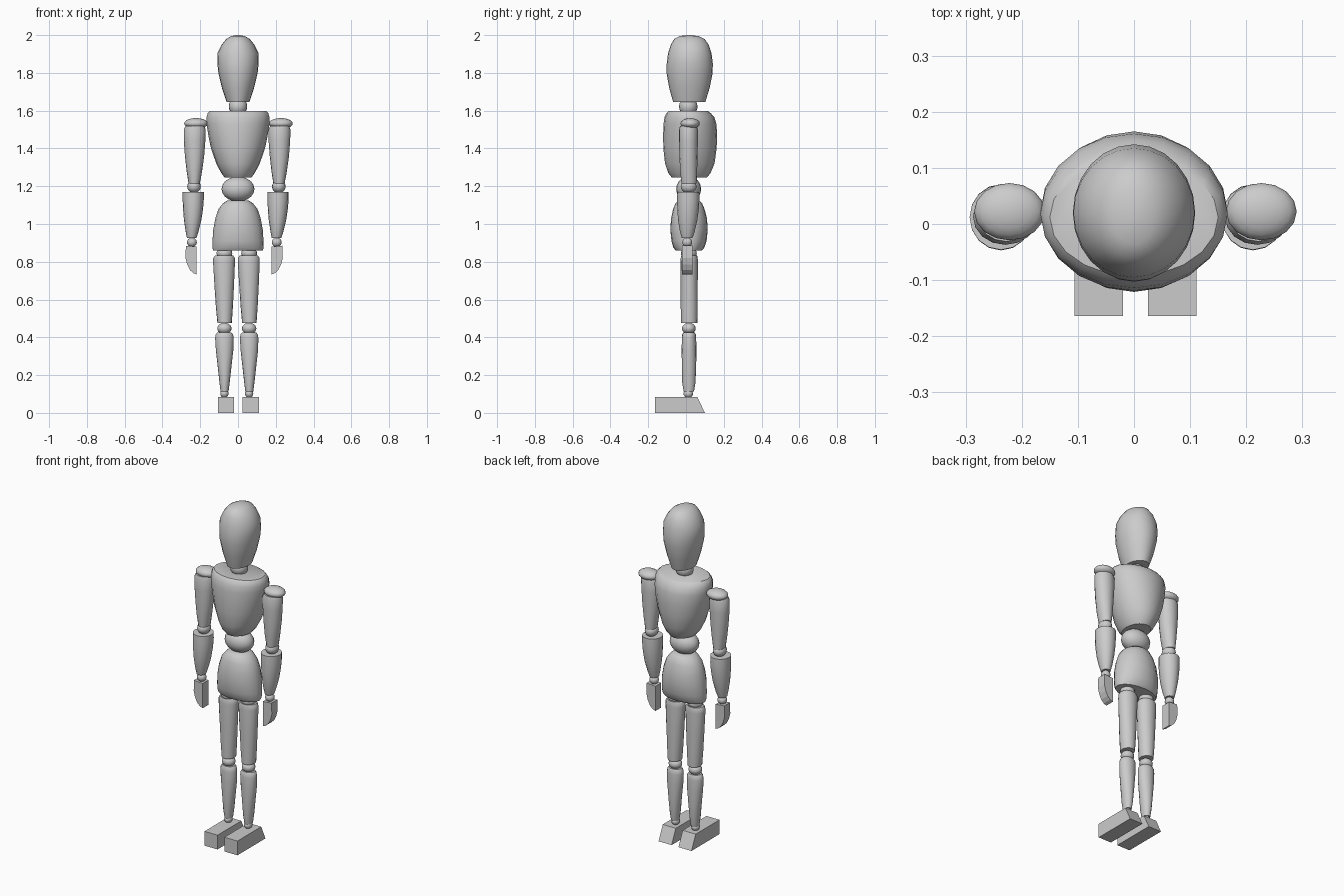
import bpy, bmesh
from math import sin, cos, pi, radians


def finish(bm, name, smooth=True):
    bmesh.ops.recalc_face_normals(bm, faces=bm.faces)
    me = bpy.data.meshes.new(name)
    bm.to_mesh(me)
    bm.free()
    ob = bpy.data.objects.new(name, me)
    bpy.context.collection.objects.link(ob)
    if smooth:
        bpy.ops.object.select_all(action='DESELECT')
        bpy.context.view_layer.objects.active = ob
        ob.select_set(True)
        bpy.ops.object.shade_smooth_by_angle(angle=radians(40))
    return ob


def turned(name, rings, sides=20, dx=0):
    """Turned body from elliptical rings (z, x, y, rx, ry), capped flat."""
    bm = bmesh.new()
    loops = []
    for z, x, y, rx, ry in rings:
        loops.append([bm.verts.new((x + dx + rx * cos(2 * pi * i / sides),
                                    y + ry * sin(2 * pi * i / sides), z))
                      for i in range(sides)])
    for a, b in zip(loops, loops[1:]):
        for i in range(sides):
            j = (i + 1) % sides
            bm.faces.new((a[i], a[j], b[j], b[i]))
    bm.faces.new(loops[0][::-1])
    bm.faces.new(loops[-1])
    return finish(bm, name)


def ball(name, centre, radii, dx=0, sides=16):
    bm = bmesh.new()
    bmesh.ops.create_uvsphere(bm, u_segments=sides, v_segments=10, radius=1)
    for v in bm.verts:
        v.co = [c + r * k for c, r, k in zip(centre, radii, v.co)]
        v.co.x += dx
    return finish(bm, name)


def prism(name, pts, to3d, lo, hi):
    """Extrude a flat outline between two depths."""
    bm = bmesh.new()
    a = [bm.verts.new(to3d(p, lo)) for p in pts]
    b = [bm.verts.new(to3d(p, hi)) for p in pts]
    bm.faces.new(a)
    bm.faces.new(b[::-1])
    for i in range(len(pts)):
        j = (i + 1) % len(pts)
        bm.faces.new((a[i], a[j], b[j], b[i]))
    return finish(bm, name, smooth=False)


# head and neck
turned("head", [(1.645, 0, .017, .060, .085), (1.72, 0, .018, .085, .107),
                (1.80, 0, .019, .104, .122), (1.85, 0, .02, .109, .122),
                (1.905, 0, .02, .108, .115), (1.95, 0, .02, .086, .100),
                (1.98, 0, .018, .062, .080), (1.994, 0, .016, .037, .052),
                (2.0, 0, .015, .010, .014)], 24)
ball("neck", (0, .012, 1.622), (.049, .049, .05))

# torso, waist and pelvis
turned("chest", [(1.245, 0, .018, .070, .092), (1.27, 0, .018, .089, .112),
                 (1.32, 0, .02, .115, .131), (1.40, 0, .021, .143, .141),
                 (1.47, 0, .022, .157, .143), (1.53, 0, .021, .167, .140),
                 (1.565, 0, .018, .167, .132), (1.587, 0, .014, .160, .117),
                 (1.597, 0, .012, .150, .105)])
ball("waist", (0, .014, 1.185), (.087, .066, .066), sides=20)
turned("pelvis", [(.86, 0, .015, .132, .070), (.875, 0, .015, .135, .082),
                  (.91, 0, .016, .135, .093), (.97, 0, .016, .131, .099),
                  (1.03, 0, .016, .120, .095), (1.08, 0, .015, .103, .083),
                  (1.11, 0, .015, .079, .070), (1.125, 0, .015, .055, .052)])

# arms: the right one is a shifted copy, only the hand is mirrored
for side, dx, s in (("left", 0, 1), ("right", .449, -1)):
    ball(side + "_shoulder", (-.222, .022, 1.532), (.063, .051, .029), dx)
    turned(side + "_upper_arm",
           [(1.215, -.232, .016, .030, .040), (1.28, -.231, .014, .041, .045),
            (1.36, -.230, .013, .051, .048), (1.44, -.230, .013, .057, .050),
            (1.50, -.229, .013, .058, .050), (1.52, -.228, .013, .050, .044)],
           16, dx)
    ball(side + "_elbow", (-.233, .014, 1.198), (.036, .042, .035), dx)
    turned(side + "_forearm",
           [(.925, -.245, .006, .025, .028), (.96, -.243, .007, .034, .039),
            (1.02, -.240, .009, .046, .051), (1.08, -.238, .011, .053, .057),
            (1.13, -.237, .012, .056, .059), (1.17, -.237, .012, .056, .058)],
           16, dx)
    ball(side + "_wrist", (-.244, .007, .903), (.026, .026, .025), dx)
    x0 = -.245 + dx
    prism(side + "_hand",
          [(-.031, .885), (.026, .880), (.026, .733), (.008, .740),
           (-.010, .757), (-.024, .785), (-.033, .82)],
          lambda p, d, x0=x0, s=s: (x0 + s * p[0], d, p[1]), -.02, .034)

# legs: the right one is a shifted copy
for side, dx in (("left", 0), ("right", .131)):
    ball(side + "_hip", (-.072, .015, .845), (.042, .042, .032), dx)
    turned(side + "_thigh",
           [(.475, -.071, .017, .038, .043), (.56, -.072, .017, .045, .045),
            (.68, -.073, .017, .052, .045), (.80, -.074, .017, .058, .046),
            (.82, -.074, .017, .057, .045), (.832, -.074, .017, .049, .042)],
           16, dx)
    ball(side + "_knee", (-.072, .015, .447), (.038, .036, .030), dx)
    turned(side + "_shin",
           [(.112, -.071, .015, .021, .027), (.16, -.071, .015, .027, .035),
            (.25, -.071, .016, .037, .038), (.33, -.071, .016, .046, .039),
            (.395, -.072, .016, .049, .038), (.415, -.072, .016, .046, .036),
            (.425, -.072, .016, .038, .031)],
           16, dx)
    ball(side + "_ankle", (-.072, .012, .102), (.022, .025, .022), dx)
    prism(side + "_foot",
          [(-.164, 0), (.10, 0), (.06, .085), (-.164, .085)],
          lambda p, d: (d, p[0], p[1]), -.106 + dx, -.02 + dx)
